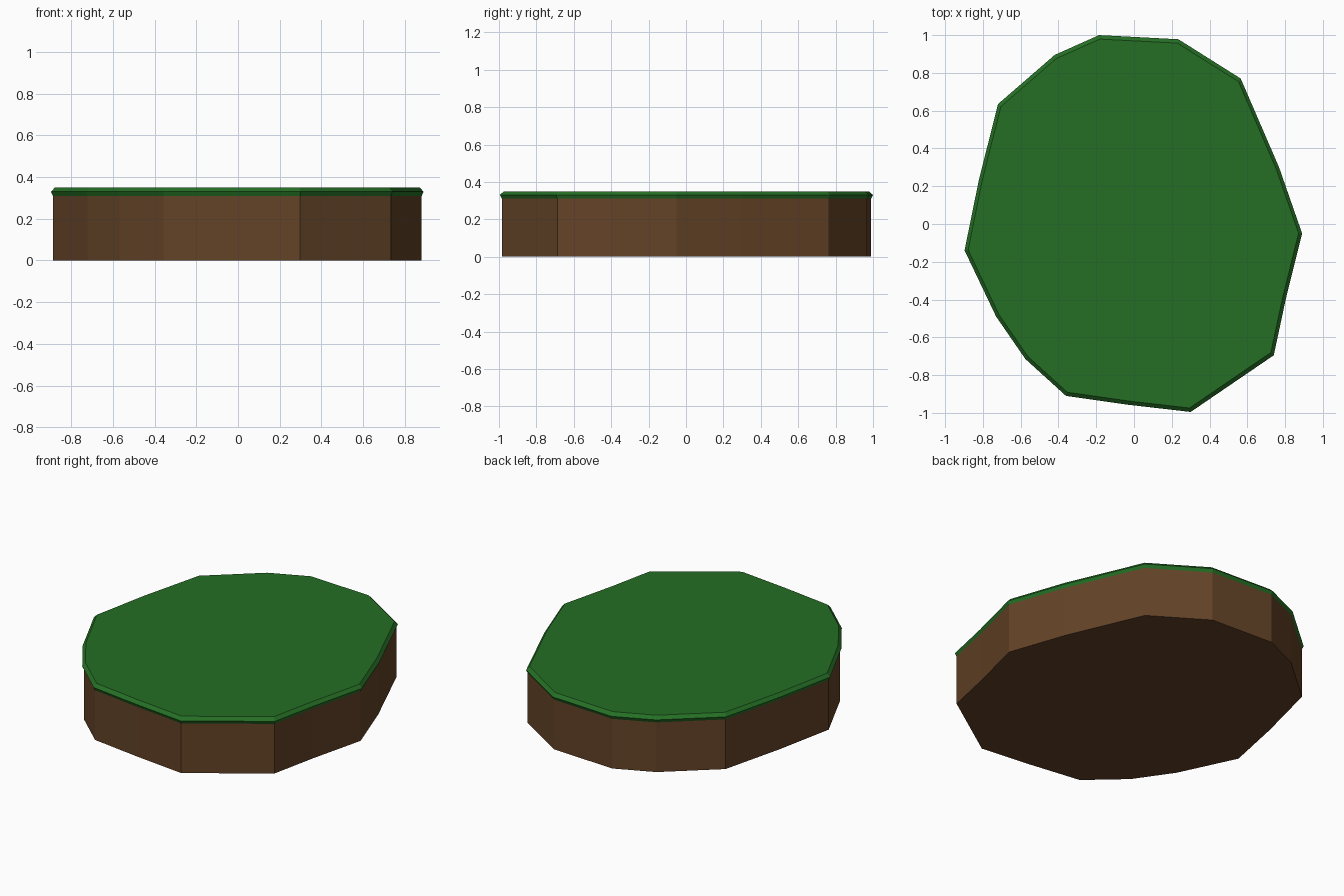
import bpy, bmesh

if "Cube" in bpy.data.objects:
    bpy.data.objects.remove(bpy.data.objects["Cube"])

# irregular 16-sided outline seen from above
OUTLINE = [(-0.185, 1.0), (-0.42, 0.895), (-0.72, 0.635), (-0.822, 0.23),
           (-0.897, -0.14), (-0.73, -0.49), (-0.575, -0.715), (-0.36, -0.91),
           (-0.03, -0.957), (0.30, -0.995), (0.74, -0.695), (0.803, -0.40),
           (0.89, -0.05), (0.768, 0.30), (0.565, 0.77), (0.235, 0.978)]


def material(name, rgb):
    m = bpy.data.materials.new(name)
    lin = [((c / 255 + 0.055) / 1.055) ** 2.4 for c in rgb]
    m.diffuse_color = (*lin, 1)
    m.use_nodes = True
    m.node_tree.nodes["Principled BSDF"].inputs["Base Color"].default_value = m.diffuse_color
    return m


def loft(name, levels, mat):
    """Stack scaled copies of the outline: levels = [(scale, z), ...]."""
    bm = bmesh.new()
    rings = [[bm.verts.new((x * s, y * s, z)) for x, y in OUTLINE] for s, z in levels]
    n = len(OUTLINE)
    for a, b in zip(rings, rings[1:]):
        for i in range(n):
            j = (i + 1) % n
            bm.faces.new((a[i], a[j], b[j], b[i]))
    bm.faces.new(rings[0][::-1])
    bm.faces.new(rings[-1])
    bmesh.ops.recalc_face_normals(bm, faces=bm.faces)
    me = bpy.data.meshes.new(name)
    bm.to_mesh(me)
    bm.free()
    me.materials.append(mat)
    ob = bpy.data.objects.new(name, me)
    bpy.context.collection.objects.link(ob)
    return ob


# earth block
loft("soil_base", [(0.99, 0.0), (0.99, 0.31)], material("soil brown", (100, 67, 39)))
# grass cap with a slightly flared, bevelled rim
loft("grass_top", [(0.99, 0.31), (1.0, 0.33), (0.979, 0.35)],
     material("grass green", (37, 111, 37)))
